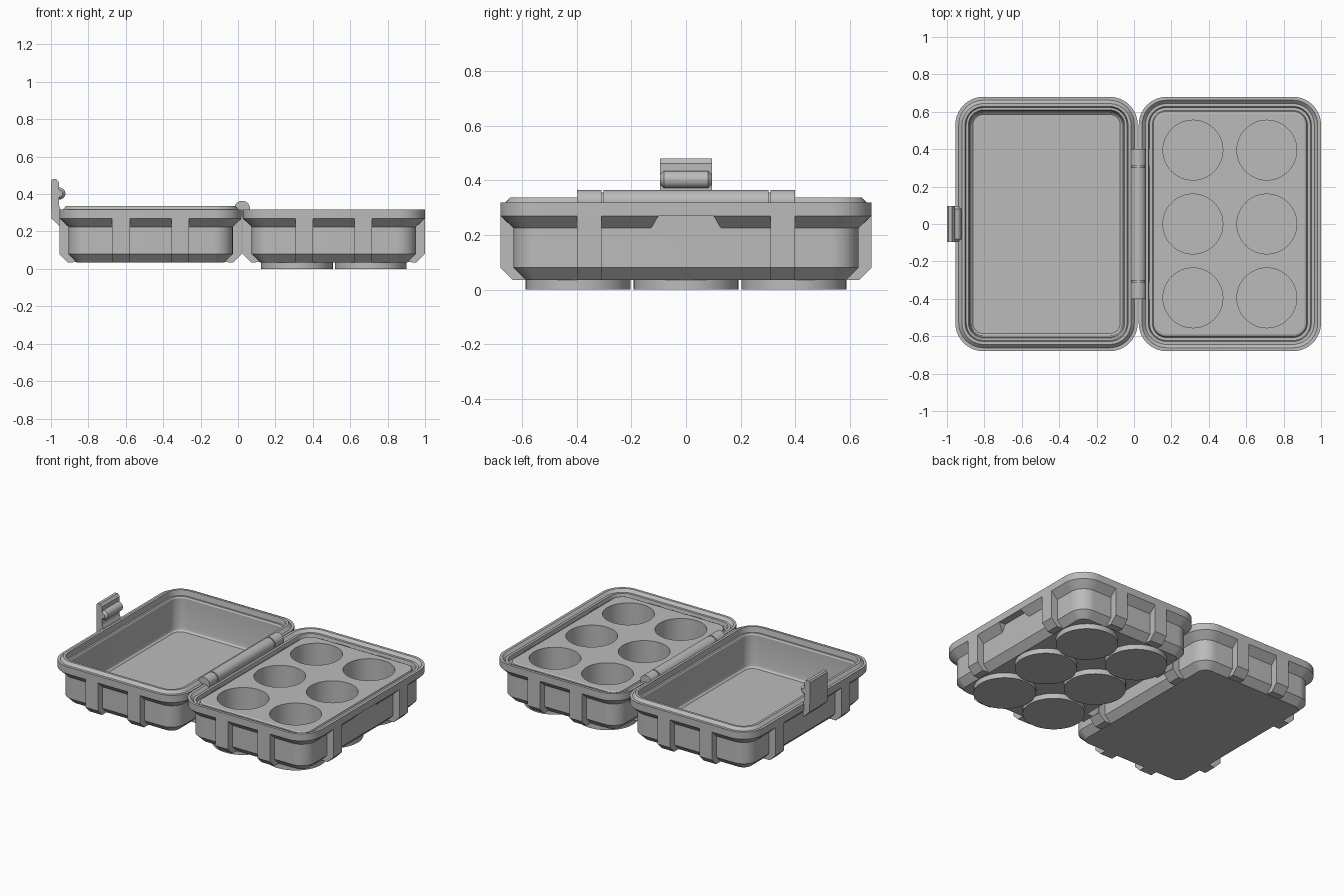
import bpy, bmesh, math
from mathutils import Vector

if "Cube" in bpy.data.objects:
    bpy.data.objects.remove(bpy.data.objects["Cube"], do_unlink=True)

grey = bpy.data.materials.new("plain grey")
grey.use_nodes = True
COLOUR = (0.5, 0.5, 0.5, 1)
grey.diffuse_color = COLOUR
grey.node_tree.nodes["Principled BSDF"].inputs["Base Color"].default_value = COLOUR

HALF_W, HALF_D, CORNER = 0.4875, 0.68, 0.15
LID_X, BASE_X, HINGE_X = -0.4675, 0.5125, 0.0225


def finish(name, bm):
    """Turn a bmesh into a grey object with clean normals."""
    bmesh.ops.recalc_face_normals(bm, faces=bm.faces[:])
    mesh = bpy.data.meshes.new(name)
    bm.to_mesh(mesh)
    bm.free()
    obj = bpy.data.objects.new(name, mesh)
    mesh.materials.append(grey)
    bpy.context.collection.objects.link(obj)
    return obj


def select(obj):
    bpy.ops.object.select_all(action='DESELECT')
    obj.select_set(True)
    bpy.context.view_layer.objects.active = obj


def smooth(obj):
    select(obj)
    bpy.ops.object.shade_smooth_by_angle(angle=math.radians(25))


def tray(name, cx, profile):
    """Loft rounded rectangles through (inset, z) steps and cap both ends."""
    bm = bmesh.new()
    rings = []
    for inset, z in profile:
        r = CORNER - inset
        ring = []
        for quarter, (sx, sy) in enumerate(((1, 1), (-1, 1), (-1, -1), (1, -1))):
            for step in range(11):
                a = (quarter + step / 10) * math.pi / 2
                ring.append(bm.verts.new((
                    cx + sx * (HALF_W - CORNER) + r * math.cos(a),
                    sy * (HALF_D - CORNER) + r * math.sin(a), z)))
        rings.append(ring)
    for low, high in zip(rings, rings[1:]):
        for i in range(len(low)):
            j = (i + 1) % len(low)
            bm.faces.new((low[i], low[j], high[j], high[i]))
    bm.faces.new(rings[0])
    bm.faces.new(rings[-1])
    return finish(name, bm)


def prism(bm, points, along):
    """Extrude a flat polygon of 3D points by a vector."""
    start = [bm.verts.new(p) for p in points]
    end = [bm.verts.new(Vector(p) + Vector(along)) for p in points]
    bm.faces.new(start)
    bm.faces.new(end)
    for i in range(len(start)):
        j = (i + 1) % len(start)
        bm.faces.new((start[i], start[j], end[j], end[i]))


def lathe(name, centre, axis, profile, segments=48):
    """Revolve (radius, position) steps about an axis and cap the ends."""
    bm = bmesh.new()
    rings = []
    for r, t in profile:
        ring = []
        for i in range(segments):
            a = math.tau * i / segments
            u, v = r * math.cos(a), r * math.sin(a)
            offset = (u, t, v) if axis == 'Y' else (u, v, t)
            ring.append(bm.verts.new(Vector(centre) + Vector(offset)))
        rings.append(ring)
    for low, high in zip(rings, rings[1:]):
        for i in range(segments):
            j = (i + 1) % segments
            bm.faces.new((low[i], low[j], high[j], high[i]))
    bm.faces.new(rings[0])
    bm.faces.new(rings[-1])
    return finish(name, bm)


def cut(obj, cutter):
    mod = obj.modifiers.new("cut", 'BOOLEAN')
    mod.operation, mod.solver, mod.object = 'DIFFERENCE', 'EXACT', cutter
    select(obj)
    bpy.ops.object.modifier_apply(modifier=mod.name)
    bpy.data.objects.remove(cutter, do_unlink=True)


# Both shells share the outer wall; the insides differ
outside = [(0.093, 0.035), (0.048, 0.08), (0.048, 0.225), (0, 0.27), (0, 0.318)]
lid = tray("lid_shell", LID_X, outside + [
    (0.018, 0.318), (0.036, 0.337), (0.052, 0.337), (0.058, 0.3), (0.07, 0.3),
    (0.076, 0.29), (0.078, 0.1), (0.083, 0.08), (0.094, 0.07)])
base = tray("base_shell", BASE_X, outside + [
    (0.018, 0.318), (0.036, 0.3), (0.052, 0.3), (0.057, 0.275), (0.073, 0.275),
    (0.078, 0.29), (0.088, 0.295)])

# Undercut below the base rim that catches the latch
bm = bmesh.new()
x = BASE_X + HALF_W - 0.048
prism(bm, [(x, -0.13, 0.222), (x, 0.13, 0.222), (x, 0.1, 0.27), (x, -0.1, 0.27)], (0.1, 0, 0))
cut(base, finish("catch_cutter", bm))

# Six wells with discs closing them below the base
for cx in (0.315, 0.71):
    for cy in (-0.395, 0, 0.395):
        cut(base, lathe("well_cutter", (cx, cy, 0), 'Z', [(0.16, 0.02), (0.16, 0.4)]))
        smooth(lathe("well_bottom", (cx, cy, 0), 'Z', [(0.192, 0), (0.192, 0.038)]))
smooth(lid)
smooth(base)

# Reinforcing ribs, two on every wall
rib = [(0, 0.28), (0, 0.08), (0.045, 0.035), (0.1, 0.036), (0.06, 0.09), (0.06, 0.28)]
for name, cx in (("lid_ribs", LID_X), ("base_ribs", BASE_X)):
    bm = bmesh.new()
    for side in (-1, 1):
        for off in (-1, 1):
            prism(bm, [(cx + off * 0.158 - 0.047, side * (HALF_D - d), z) for d, z in rib],
                  (0.094, 0, 0))
            prism(bm, [(cx + side * (HALF_W - d), off * 0.355 - 0.045, z) for d, z in rib],
                  (0, 0.09, 0))
    finish(name, bm)

# Hinge: long middle barrel, two end knuckles and a pin
for name, y0, y1, r in (("hinge_barrel", -0.302, 0.302, 0.042),
                        ("hinge_knuckle_front", -0.4, -0.31, 0.042),
                        ("hinge_knuckle_back", 0.31, 0.4, 0.042),
                        ("hinge_pin", -0.39, 0.39, 0.034)):
    smooth(lathe(name, (HINGE_X, 0, 0.322), 'Y', [(r, y0), (r, y1)], 32))

# Latch arm standing on the lid's outer wall
bm = bmesh.new()
arm = [(-0.948, 0.222), (-0.998, 0.27), (-1, 0.47), (-0.992, 0.48), (-0.972, 0.48),
       (-0.958, 0.462), (-0.958, 0.34), (-0.948, 0.318)]
prism(bm, [(x, -0.095, z) for x, z in arm], (0, 0.19, 0))
finish("latch_arm", bm)

# Locking bar with bevelled ends on the inner face of the latch
smooth(lathe("latch_bar", (-0.955, 0, 0.403), 'Y',
             [(0.018, -0.095), (0.032, -0.08), (0.032, 0.08), (0.018, 0.095)], 24))
